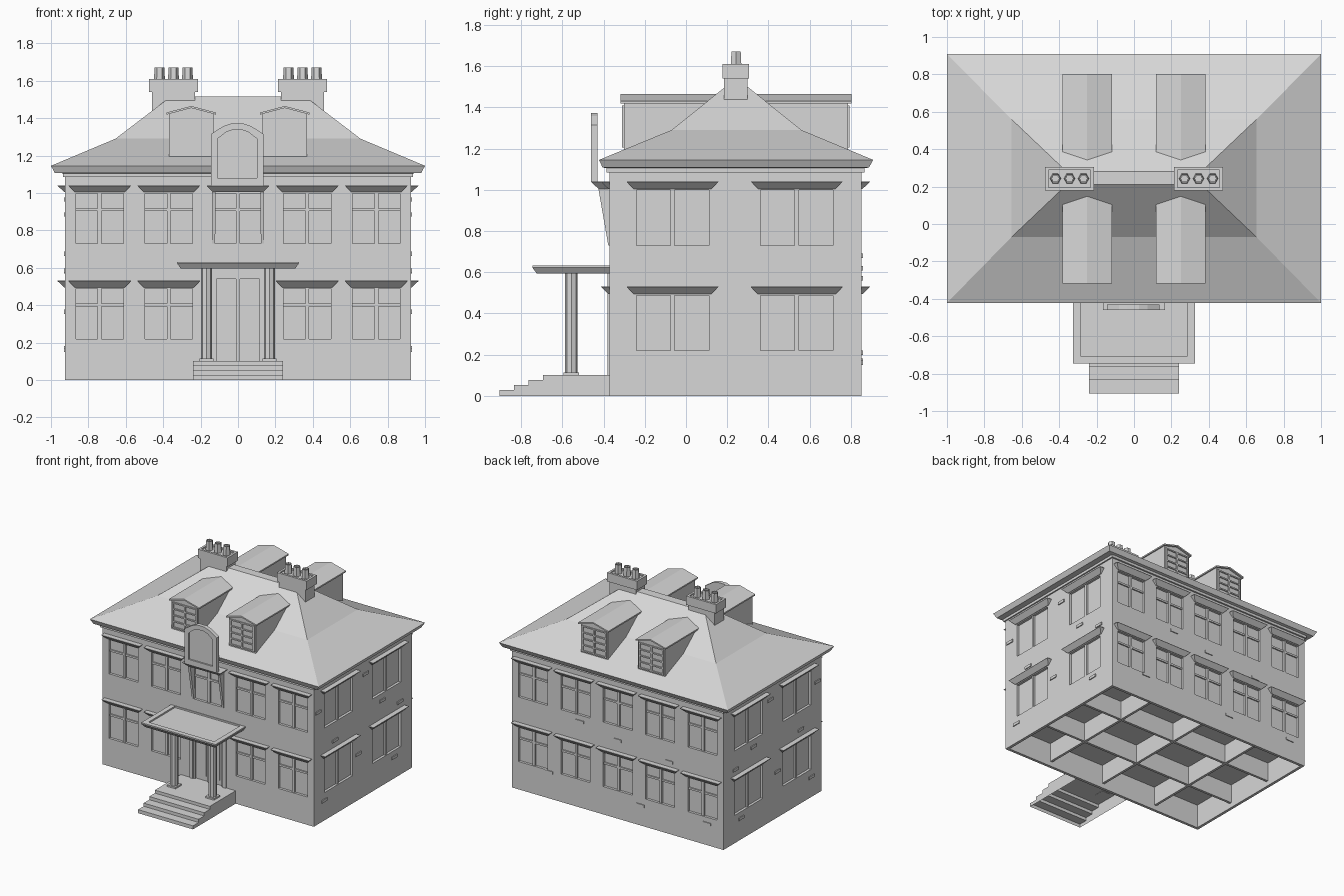
import bpy, bmesh
from math import pi, cos, sin
from mathutils import Matrix, Vector

if "Cube" in bpy.data.objects:
    bpy.data.objects.remove(bpy.data.objects["Cube"])

grey = bpy.data.materials.new("plain_grey")
grey.use_nodes = True
GREY = (0.68, 0.68, 0.68, 1)
grey.diffuse_color = GREY
grey.node_tree.nodes["Principled BSDF"].inputs["Base Color"].default_value = GREY

I = Matrix.Identity(4)
parts = {}


def mesh_of(name):
    return parts.setdefault(name, bmesh.new())


def loft(name, loops, M=I):
    """Skin a closed solid through loops of equal length."""
    bm = mesh_of(name)
    rings = [[bm.verts.new(M @ Vector(p)) for p in loop] for loop in loops]
    n = len(rings[0])
    for a, b in zip(rings, rings[1:]):
        for i in range(n):
            bm.faces.new((a[i], a[(i + 1) % n], b[(i + 1) % n], b[i]))
    bm.faces.new(rings[0][::-1])
    bm.faces.new(rings[-1])


def rect(x0, x1, y0, y1, z):
    return [(x0, y0, z), (x1, y0, z), (x1, y1, z), (x0, y1, z)]


def box(name, x0, x1, y0, y1, z0, z1, M=I):
    loft(name, [rect(x0, x1, y0, y1, z0), rect(x0, x1, y0, y1, z1)], M)


def prism(name, profile, y0, y1, M=I):
    loft(name, [[(x, y, z) for x, z in profile] for y in (y0, y1)], M)


def ngon(x, y, z, r, n):
    return [(x + r * cos(2 * pi * i / n), y + r * sin(2 * pi * i / n), z) for i in range(n)]


def tube_loops(x, y, sizes, n):
    return [ngon(x, y, z, r, n) for r, z in sizes]


# Wall frames: local x runs along the wall, local -y points outwards
def frame(x, y, angle):
    return Matrix.Translation((x, y, 0)) @ Matrix.Rotation(angle, 4, "Z")


HX, FRONT, BACK = 0.924, -0.372, 0.852
front = frame(0, FRONT, 0)
back = frame(0, BACK, pi)
right = frame(HX, 0, pi / 2)
left = frame(-HX, 0, -pi / 2)


# Windows: recess cut, bars and flared hood
def window(M, u, half, z, hood, transom=True, reach=0.04):
    top = z + 0.268
    box("cutter", u - half, u + half, -0.05, 0.02, z, top, M)
    box("window_bars", u - 0.01, u + 0.01, 0.006, 0.03, z, top, M)
    if transom:
        for s in (-1, 1):
            a, b = sorted((u + s * 0.01, u + s * half))
            box("window_bars", a, b, 0.01, 0.03, top - 0.095, top - 0.08, M)
    loft("window_hoods", [rect(u - hood + 0.033, u + hood - 0.033, 0.035 - reach, 0.01, z + 0.275),
                          rect(u - hood, u + hood, -reach, 0.01, z + 0.308),
                          rect(u - hood, u + hood, -reach, 0.01, z + 0.311)], M)


for z in (0.22, 0.73):
    for i in range(-2, 3):
        u = i * 0.37
        window(back, u, 0.127, z, 0.167)
        if i or z > 0.5:
            window(front, u, 0.127, z, 0.167, True, 0.04 if i else 0.088)
    for u in (-0.065, 0.5375):
        window(right, u, 0.176, z, 0.222, False)
        window(left, -u, 0.176, z, 0.222, False)

# Sloping cheeks below the central hood
for x in (-0.13, 0.13):
    loft("bay_cheeks", [rect(x - 0.008, x + 0.008, -0.005, 0, 0.73),
                        rect(x - 0.01, x + 0.01, -0.053, 0, 1.005)], front)

# Body with open underside
box("house_body", -HX, HX, FRONT, BACK, 0, 1.1)
box("cutter", -HX + 0.022, HX - 0.022, FRONT + 0.022, BACK - 0.022, -0.05, 0.19)
box("cutter", -0.115, 0.115, -0.05, 0.014, 0.102, 0.54, front)

# Partition walls under the floor
for x in (-0.5, 0, 0.5):
    box("underfloor_walls", x - 0.01, x + 0.01, FRONT + 0.01, BACK - 0.01, 0.04, 0.2)
for y in (0.03, 0.45):
    box("underfloor_walls", -HX + 0.01, HX - 0.01, y - 0.01, y + 0.01, 0.04, 0.2)

# Double door
box("door_stile", -0.01, 0.01, 0.004, 0.018, 0.102, 0.54, front)
for s in (-1, 1):
    box("door_leaf_panels", s * 0.06 - 0.035, s * 0.06 + 0.035, 0.008, 0.018, 0.14, 0.5, front)
    box("door_jambs", s * 0.145 - 0.015, s * 0.145 + 0.015, -0.008, 0.01, 0.1, 0.6, front)

# Protruding bricks
side_bricks = [(-0.32, 0.885), (0.27, 0.965), (-0.11, 0.585), (0.48, 0.675),
               (0.7, 0.58), (0.18, 0.365), (-0.245, 0.16), (0.63, 0.17)]
back_bricks = [(-0.33, 0.68), (0, 0.62), (0.45, 0.57), (0.78, 0.17), (-0.6, 0.21), (0.2, 0.16)]
for M, spots, s in ((right, side_bricks, 1), (left, side_bricks, -1), (back, back_bricks, 1)):
    for u, z in spots:
        box("loose_bricks", s * u - 0.034, s * u + 0.034, -0.007, 0.01, z - 0.011, z + 0.011, M)

# Cornice and two-pitch hipped roof
loft("roof", [rect(-h, h, a, b, z) for h, a, b, z in (
    (0.935, -0.385, 0.865, 1.085), (0.935, -0.385, 0.865, 1.105), (0.98, -0.405, 0.888, 1.108),
    (1, -0.422, 0.908, 1.145), (0.655, -0.07, 0.56, 1.29), (0.36, 0.21, 0.28, 1.515))])

# Chimneys with hexagonal pots
for s in (-1, 1):
    x = s * 0.345
    box("chimney_stacks", x - 0.115, x + 0.115, 0.185, 0.298, 1.38, 1.54)
    loft("chimney_caps", [rect(x - d, x + d, 0.242 - e, 0.242 + e, z) for d, e, z in (
        (0.13, 0.064, 1.54), (0.13, 0.064, 1.61), (0.113, 0.047, 1.61), (0.113, 0.047, 1.6))])
    for dx in (-0.075, 0, 0.075):
        loft("chimney_pots", tube_loops(x + dx, 0.243, (
            (0.03, 1.595), (0.026, 1.67), (0.019, 1.67), (0.019, 1.61)), 6))

# Gabled dormers on both long slopes
gable = [(-0.132, 1.43), (0, 1.465), (0.132, 1.43)]
lid = gable + [(x, z - 0.011) for x, z in reversed(gable)]
cheek = [(-0.118, 1.19), (0.118, 1.19), (0.118, 1.426), (0, 1.457), (-0.118, 1.426)]
half_turn = frame(0, 0.484, pi)
for base in (I, half_turn):
    for x in (-0.25, 0.25):
        M = base @ Matrix.Translation((x, 0, 0))
        prism("dormer_walls", cheek, -0.302, 0.13, M)
        prism("dormer_roofs", lid, -0.318, 0.16, M)
        for bx in (-0.103, 0, 0.103):
            box("dormer_window_bars", bx - 0.007, bx + 0.007, -0.31, -0.3, 1.205, 1.41, M)
        for bz in (1.21, 1.258, 1.307, 1.356, 1.405):
            for a in (-0.096, 0.007):
                box("dormer_window_bars", a, a + 0.089, -0.31, -0.3, bz - 0.005, bz + 0.005, M)

# Arched parapet panel over the central bay, with raised border
half_arch = [(0.14, 1.04), (0.14, 1.315), (0.075, 1.357), (0.03, 1.372)]
half_inner = [(0.105, 1.08), (0.105, 1.29), (0.06, 1.325), (0.025, 1.337)]
arch, inner = [h + [(-x, z) for x, z in reversed(h)] for h in (half_arch, half_inner)]
loft("parapet_panel", [[(x - 0.004, y, z) for x, z in pts] for pts, y in (
    (arch, -0.43), (arch, -0.46), (inner, -0.46), (inner, -0.448))])

# Porch: steps, columns and canopy with a sunken top
steps = [(-0.37, 0)]
for y, z in ((-0.905, 0.028), (-0.835, 0.053), (-0.765, 0.078), (-0.695, 0.102)):
    steps += [(y, steps[-1][1]), (y, z)]
steps.append((-0.37, 0.102))
loft("porch_steps", [[(x, y, z) for y, z in steps] for x in (-0.24, 0.24)])
bm = mesh_of("porch_steps")
under = [f for f in bm.faces if max(v.co.z for v in f.verts) < 0.001]
bmesh.ops.delete(bm, geom=under, context="FACES")

for x in (-0.168, 0.168):
    box("column_bases", x - 0.038, x + 0.038, -0.594, -0.518, 0.1, 0.114)
    loft("porch_columns", tube_loops(x, -0.556, ((0.03, 0.11), (0.03, 0.6)), 8))
loft("porch_canopy", [rect(-0.305, 0.305, -0.725, FRONT, 0.595),
                      rect(-0.325, 0.325, -0.745, FRONT, 0.622),
                      rect(-0.325, 0.325, -0.745, FRONT, 0.632),
                      rect(-0.287, 0.287, -0.707, FRONT - 0.005, 0.632),
                      rect(-0.287, 0.287, -0.707, FRONT - 0.005, 0.62)])

# Turn each part into an object
objects = {}
for name, bm in parts.items():
    bmesh.ops.recalc_face_normals(bm, faces=bm.faces)
    me = bpy.data.meshes.new(name)
    bm.to_mesh(me)
    bm.free()
    me.materials.append(grey)
    objects[name] = bpy.data.objects.new(name, me)
    bpy.context.scene.collection.objects.link(objects[name])

# Cut the openings
body, cutter = objects["house_body"], objects["cutter"]
cutter.hide_render = True
cut = body.modifiers.new("openings", "BOOLEAN")
cut.operation, cut.solver, cut.object = "DIFFERENCE", "EXACT", cutter
bpy.context.view_layer.objects.active = body
bpy.ops.object.modifier_apply(modifier=cut.name)
bpy.data.objects.remove(cutter)
